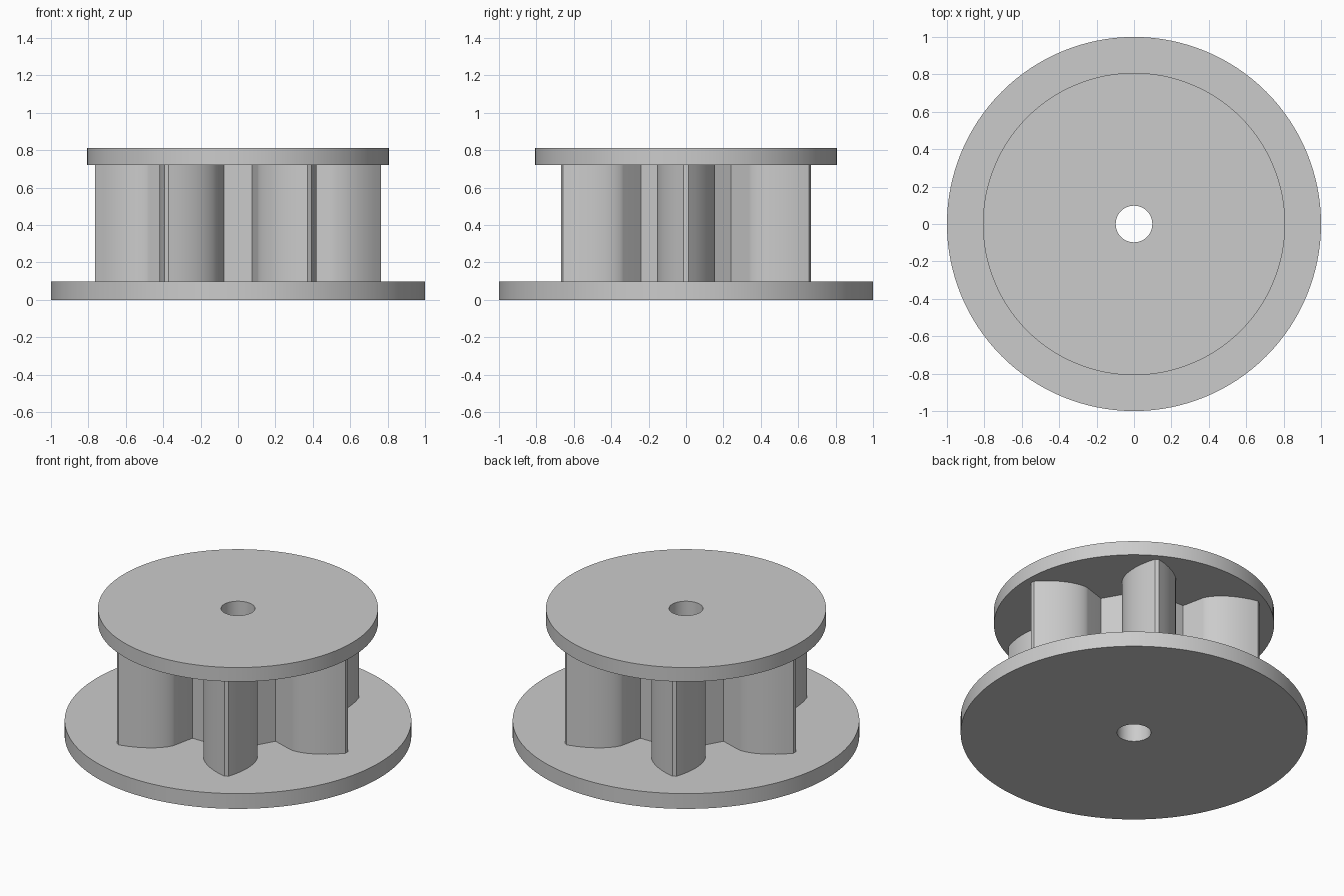
import bpy, bmesh
from math import sin, cos, tan, atan, pi, radians, sqrt

default = bpy.data.objects.get("Cube")
if default:
    bpy.data.objects.remove(default, do_unlink=True)

BORE = 0.098
TEETH = 6

grey = bpy.data.materials.new("plain_grey")
grey.use_nodes = True
colour = (0.6, 0.6, 0.6, 1)
grey.diffuse_color = colour
grey.node_tree.nodes["Principled BSDF"].inputs["Base Color"].default_value = colour


def polar(r, a):
    return (r * cos(a), r * sin(a))


def circle(r, n):
    return [polar(r, 2 * pi * i / n) for i in range(n)]


def bored_prism(name, outline, z0, z1):
    """Extrude an outline with a round centre bore."""
    bm = bmesh.new()
    edges = []
    for loop in (outline, circle(BORE, 48)):
        vs = [bm.verts.new((x, y, z0)) for x, y in loop]
        edges += [bm.edges.new((vs[i - 1], vs[i])) for i in range(len(vs))]
    bmesh.ops.triangle_fill(bm, edges=edges, use_beauty=True)
    top = bmesh.ops.extrude_face_region(bm, geom=bm.faces[:], use_keep_orig=True)
    verts = [g for g in top["geom"] if isinstance(g, bmesh.types.BMVert)]
    bmesh.ops.translate(bm, verts=verts, vec=(0, 0, z1 - z0))
    bmesh.ops.recalc_face_normals(bm, faces=bm.faces[:])
    mesh = bpy.data.meshes.new(name)
    bm.to_mesh(mesh)
    bm.free()
    mesh.materials.append(grey)
    obj = bpy.data.objects.new(name, mesh)
    bpy.context.collection.objects.link(obj)
    bpy.ops.object.select_all(action="DESELECT")
    obj.select_set(True)
    bpy.context.view_layer.objects.active = obj
    bpy.ops.object.shade_smooth_by_angle(angle=radians(20))
    return obj


def gear_outline(root, base, tip, half_angle, steps=12):
    """Involute teeth with radial flanks below the base circle."""
    flank = [(root, half_angle)]
    t_end = sqrt((tip / base) ** 2 - 1)
    for i in range(steps + 1):
        t = t_end * i / steps
        flank.append((base * sqrt(1 + t * t), half_angle - (t - atan(t))))
    tooth = [(r, -a) for r, a in flank] + flank[::-1]
    return [polar(r, a + 2 * pi * k / TEETH) for k in range(TEETH) for r, a in tooth]


# Wide lower flange, toothed core, narrower upper flange
bored_prism("lower_flange", circle(1.0, 128), 0, 0.097)
bored_prism("toothed_core", gear_outline(0.358, 0.502, 0.765, radians(17.8)), 0.097, 0.72)
bored_prism("upper_flange", circle(0.808, 128), 0.72, 0.81)
